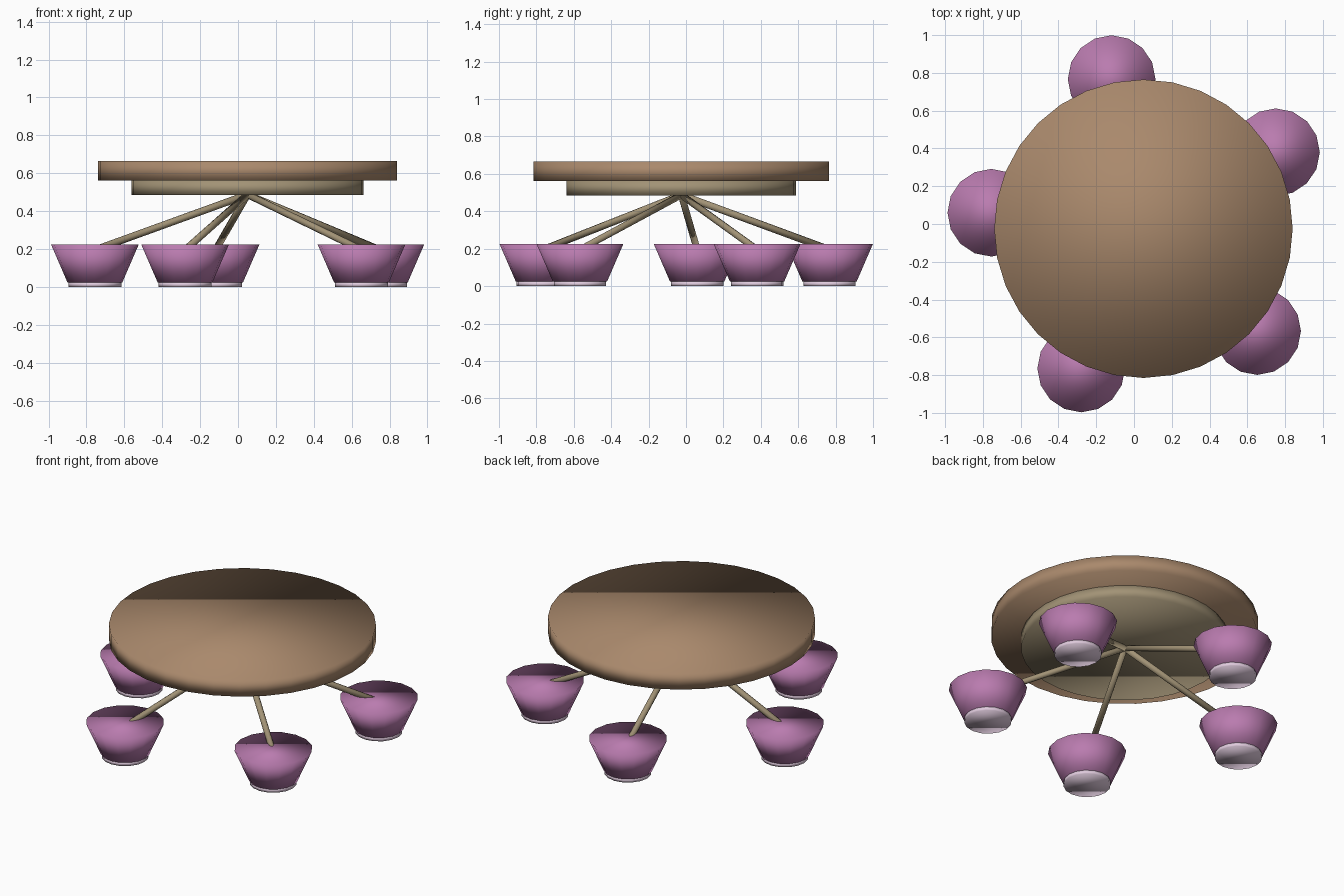
import bpy
from math import cos, sin, radians
from mathutils import Vector

if "Cube" in bpy.data.objects:
    bpy.data.objects.remove(bpy.data.objects["Cube"])

CX, CY = 0.05, -0.025   # axis of the table


def material(name, rgb):
    m = bpy.data.materials.new(name)
    m.diffuse_color = (*rgb, 1)
    m.use_nodes = True
    m.node_tree.nodes["Principled BSDF"].inputs["Base Color"].default_value = m.diffuse_color
    return m


wood = material("brown", (0.40, 0.25, 0.15))
beige = material("beige", (0.36, 0.29, 0.18))
purple = material("purple", (0.49, 0.20, 0.43))
pale = material("pale_pink", (0.75, 0.60, 0.73))


def tube(name, start, end, r1, r2, sides, mat):
    """Capped cone or cylinder between two points."""
    a, b = Vector(start), Vector(end)
    d = b - a
    bpy.ops.mesh.primitive_cone_add(
        vertices=sides, radius1=r1, radius2=r2, depth=d.length,
        location=(a + b) / 2, rotation=d.to_track_quat('Z', 'Y').to_euler())
    ob = bpy.context.object
    ob.name = name
    ob.data.materials.append(mat)
    bpy.ops.object.shade_smooth()
    return ob


# Round top and the smaller disc under it
tube("table_top", (CX, CY, 0.562), (CX, CY, 0.665), 0.79, 0.79, 32, wood)
tube("under_disc", (CX, CY, 0.485), (CX, CY, 0.562), 0.613, 0.613, 32, beige)

# Five splayed legs, each ending in a flared cup on a thin foot pad
for i in range(5):
    a = radians(30 + 72 * i)
    x, y = CX + 0.81 * cos(a), CY + 0.81 * sin(a)
    tube(f"leg_{i + 1}", (CX, CY, 0.487), (x, y, 0.195), 0.019, 0.019, 8, beige)
    tube(f"cup_{i + 1}", (x, y, 0.024), (x, y, 0.225), 0.145, 0.232, 16, purple)
    tube(f"foot_pad_{i + 1}", (x, y, 0), (x, y, 0.024), 0.14, 0.14, 16, pale)
